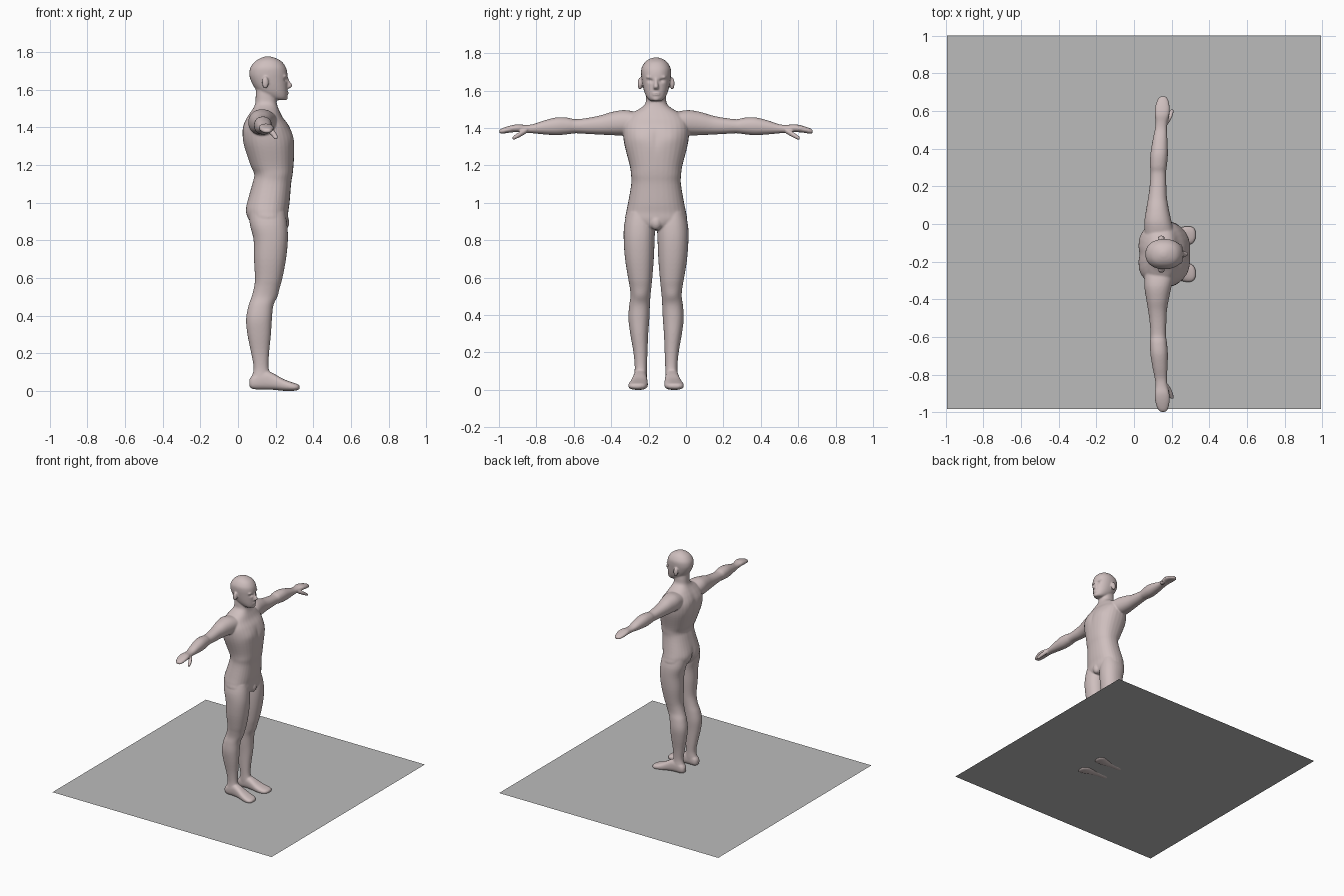
import bpy, bmesh, math
from mathutils import Vector, Matrix

CY = -0.16  # the figure stands off-centre on the ground sheet


def material(name, rgb):
    m = bpy.data.materials.new(name)
    m.diffuse_color = (*rgb, 1)
    return m


skin = material("pale skin", (0.62, 0.52, 0.515))
grey = material("mid grey", (0.50, 0.50, 0.50))

bm = bmesh.new()


def spline(rows, sub=4):
    """Catmull-Rom interpolation of profile rows."""
    out = []
    for i in range(len(rows) - 1):
        p0, p1 = rows[max(i - 1, 0)], rows[i]
        p2, p3 = rows[i + 1], rows[min(i + 2, len(rows) - 1)]
        for k in range(sub):
            t = k / sub
            out.append([0.5 * (2 * b + (c - a) * t + (2 * a - 5 * b + 4 * c - d) * t * t
                               + (3 * b - a - 3 * c + d) * t ** 3)
                        for a, b, c, d in zip(p0, p1, p2, p3)])
    out.append(list(rows[-1]))
    return out


def loft(rows, axis, side=1, power=2.2, n=32):
    """Skin through rounded sections: (position, u_min, u_max, v_min, v_max)."""
    rings = []
    for t, u0, u1, v0, v1 in spline(rows):
        ring = []
        for i in range(n):
            a = 2 * math.pi * i / n
            c, s = math.cos(a), math.sin(a)
            u = (u0 + u1) / 2 + (u1 - u0) / 2 * math.copysign(abs(c) ** (2 / power), c)
            v = (v0 + v1) / 2 + (v1 - v0) / 2 * math.copysign(abs(s) ** (2 / power), s)
            x, y, z = {"x": (t, u, v), "y": (u, t, v), "z": (u, v, t)}[axis]
            ring.append(bm.verts.new((x, y * side + CY, z)))
        rings.append(ring)
    faces = [bm.faces.new(rings[0]), bm.faces.new(rings[-1][::-1])]
    for r, q in zip(rings, rings[1:]):
        for i in range(n):
            j = (i + 1) % n
            faces.append(bm.faces.new((r[i], q[i], q[j], r[j])))
    bmesh.ops.recalc_face_normals(bm, faces=faces)


def loft_sym(rows, power=2.2):
    loft([(z, a, b, -s, s) for z, a, b, s in rows], "z", 1, power)


def blob(center, radii):
    x, y, z = center
    mat = Matrix.Translation((x, y + CY, z)) @ Matrix.Diagonal((*radii, 1))
    bmesh.ops.create_uvsphere(bm, u_segments=20, v_segments=12, radius=1, matrix=mat)


# torso and neck: height, back, front, half width
loft_sym([(.855, .14, .23, .04), (.875, .09, .255, .11), (.91, .06, .265, .162),
          (.95, .045, .267, .16), (1.0, .048, .274, .15), (1.1, .075, .282, .133),
          (1.15, .085, .29, .134), (1.2, .064, .295, .141), (1.3, .031, .30, .167),
          (1.36, .024, .29, .176), (1.41, .028, .27, .175), (1.45, .045, .24, .162),
          (1.48, .065, .224, .13), (1.505, .082, .213, .085), (1.53, .092, .206, .058),
          (1.57, .094, .204, .053), (1.62, .095, .2, .05)], 2.35)

# head
loft_sym([(1.545, .20, .25, .028), (1.558, .155, .26, .045), (1.585, .11, .263, .06),
          (1.62, .082, .263, .07), (1.66, .064, .263, .077), (1.69, .06, .262, .08),
          (1.72, .067, .254, .078), (1.75, .09, .232, .061), (1.768, .12, .2, .038),
          (1.777, .145, .17, .012)])

# nose, lips, chin
loft_sym([(1.67, .24, .264, .008), (1.645, .24, .275, .010), (1.622, .24, .290, .014),
          (1.608, .24, .276, .016)])
blob((.258, 0, 1.583), (.013, .024, .009))
blob((.248, 0, 1.558), (.017, .022, .015))
blob((.245, 0, .895), (.028, .032, .04))

for side in (1, -1):
    # brow and ear
    blob((.246, side * .03, 1.672), (.014, .026, .008))
    blob((.145, side * .086, 1.638), (.018, .013, .033))
    # arm and mitten hand
    loft([(.10, .06, .215, 1.37, 1.485), (.17, .055, .2, 1.36, 1.496),
          (.24, .065, .185, 1.362, 1.485), (.30, .075, .175, 1.365, 1.467),
          (.36, .083, .172, 1.368, 1.455), (.43, .088, .170, 1.372, 1.447),
          (.47, .085, .175, 1.367, 1.455), (.53, .087, .180, 1.362, 1.457),
          (.60, .098, .178, 1.366, 1.44), (.66, .11, .175, 1.372, 1.42),
          (.70, .114, .177, 1.374, 1.417), (.74, .110, .188, 1.378, 1.42),
          (.78, .112, .190, 1.376, 1.413), (.82, .124, .182, 1.37, 1.4),
          (.838, .14, .17, 1.372, 1.39)], "y", side)
    # thumb
    loft([(.69, .15, .182, 1.374, 1.402), (.73, .175, .204, 1.35, 1.38),
          (.768, .192, .214, 1.334, 1.354)], "y", side)
    # leg
    loft([(.95, .065, .25, .02, .155), (.88, .066, .262, .006, .171),
          (.8, .083, .265, .008, .173), (.7, .085, .255, .012, .166),
          (.6, .09, .236, .02, .15), (.55, .085, .222, .025, .141),
          (.5, .072, .205, .03, .137), (.45, .055, .187, .033, .144),
          (.38, .043, .18, .036, .148), (.3, .05, .175, .042, .138),
          (.2, .07, .165, .046, .121), (.12, .083, .163, .049, .114),
          (.06, .07, .18, .05, .118), (.02, .08, .17, .06, .11)], "z", side)
    # foot
    loft([(.06, .07, .10, .025, .06), (.08, .053, .115, .01, .085),
          (.14, .05, .12, .008, .11), (.19, .047, .127, .006, .092),
          (.24, .044, .14, .001, .064), (.285, .046, .149, 0, .047),
          (.315, .06, .142, .004, .037), (.328, .085, .122, .012, .028)],
         "x", side, 2.5)

mesh = bpy.data.meshes.new("body")
bm.to_mesh(mesh)
bm.free()
body = bpy.data.objects.new("body", mesh)
bpy.context.collection.objects.link(body)

# fuse all parts into one smooth skin
rem = body.modifiers.new("fuse", "REMESH")
rem.mode = "VOXEL"
rem.voxel_size = 0.005
smo = body.modifiers.new("soften", "SMOOTH")
smo.factor = 0.5
smo.iterations = 7
deps = bpy.context.evaluated_depsgraph_get()
fused = bpy.data.meshes.new_from_object(body.evaluated_get(deps))
body.modifiers.clear()
body.data = fused

# soft sculpting: centre, radii, push along the normal (mirrored)
strokes = [((.258, .031, 1.653), (.03, .014, .009), -.010),   # eye sockets
           ((.262, .0, 1.583), (.02, .018, .0035), -.004),    # mouth line
           ((.03, 0, 1.28), (.06, .022, .16), -.008),         # spine
           ((.30, 0, 1.34), (.04, .016, .06), -.004),         # breastbone
           ((.28, .085, 1.35), (.05, .05, .04), .005),        # chest
           ((.03, .09, 1.38), (.05, .045, .06), .006),        # shoulder blades
           ((.05, .075, .94), (.05, .05, .06), .007),         # buttocks
           ((.05, 0, .92), (.05, .014, .06), -.018),          # cleft
           ((.20, .085, .51), (.03, .03, .03), .004)]         # knees
moves = []
for v in fused.vertices:
    d = 0
    for c, r, push in strokes:
        e = ((v.co.x - c[0]) / r[0]) ** 2 + ((abs(v.co.y - CY) - c[1]) / r[1]) ** 2 \
            + ((v.co.z - c[2]) / r[2]) ** 2
        if e < 9:
            d += push * math.exp(-e)
    if d:
        moves.append((v.index, v.co + v.normal * d))
for i, co in moves:
    fused.vertices[i].co = co
low = min(v.co.z for v in fused.vertices)
for v in fused.vertices:
    v.co.z -= low
fused.materials.clear()
fused.materials.append(skin)
fused.polygons.foreach_set("material_index", [0] * len(fused.polygons))
fused.polygons.foreach_set("use_smooth", [True] * len(fused.polygons))
fused.update()

# thin square sheet under the feet
sheet = bpy.data.meshes.new("ground_sheet")
sheet.from_pydata([(-.992, -.982, .013), (.992, -.982, .013), (.992, 1, .013), (-.992, 1, .013)],
                  [], [(0, 1, 2, 3)])
sheet.materials.append(grey)
bpy.context.collection.objects.link(bpy.data.objects.new("ground_sheet", sheet))
